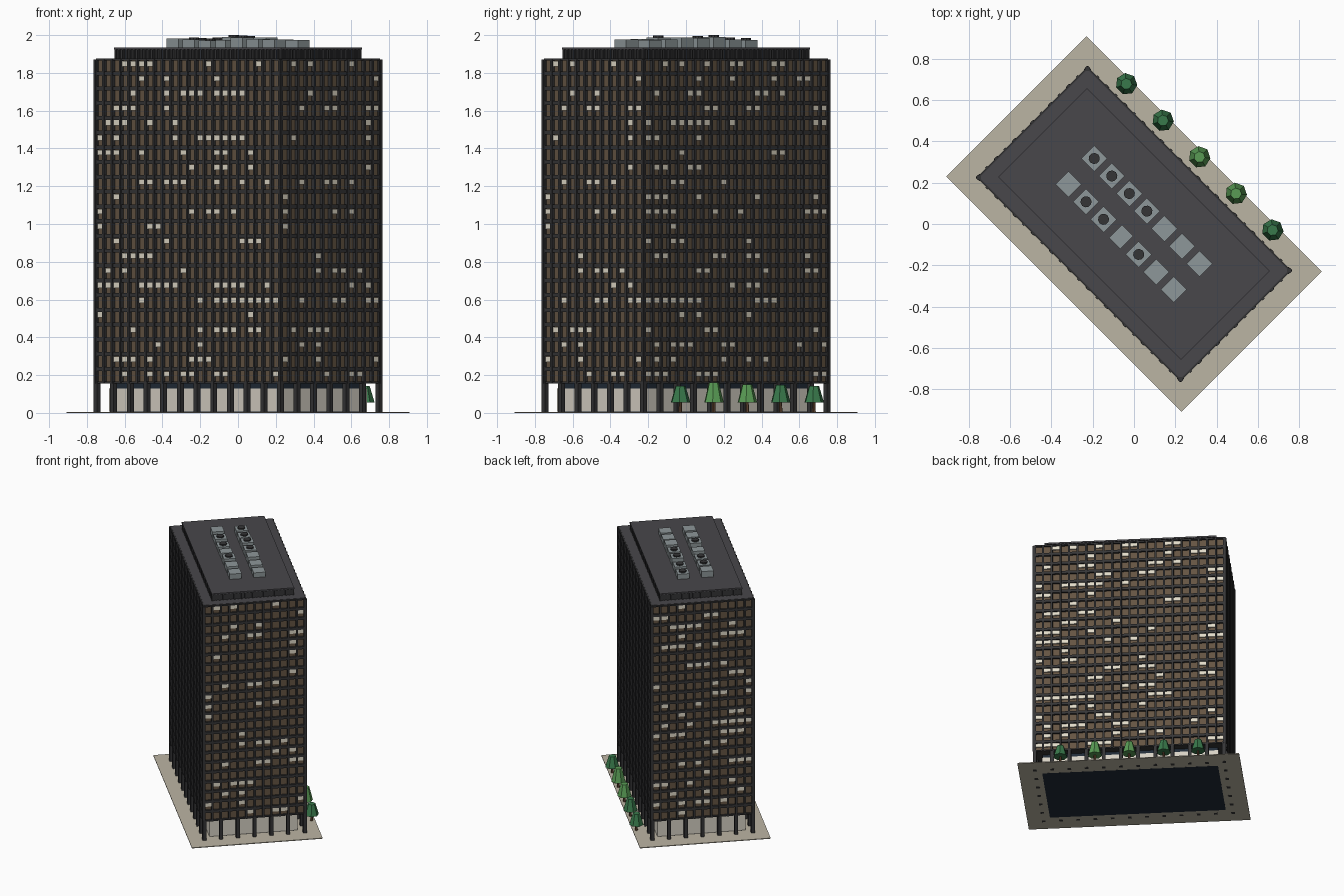
import bpy, bmesh, math, random
from mathutils import Matrix, Vector

if "Cube" in bpy.data.objects:
    bpy.data.objects.remove(bpy.data.objects["Cube"])

random.seed(7)
TURN = Matrix.Rotation(math.radians(-45), 4, 'Z')   # local x = long side of tower


def material(name, r, g, b):
    m = bpy.data.materials.new(name)
    m.diffuse_color = (r, g, b, 1)
    m.use_nodes = True
    m.node_tree.nodes["Principled BSDF"].inputs["Base Color"].default_value = m.diffuse_color
    return m


FRAME = material("dark_metal", 0.035, 0.035, 0.037)
ROOF = material("roof_grey", 0.065, 0.063, 0.07)
BROWN = material("bronze_glass", 0.13, 0.09, 0.055)
LIT = material("lit_blind", 0.75, 0.70, 0.58)
LOBBY = material("lobby_pale", 0.68, 0.64, 0.56)
NAVY = material("navy", 0.015, 0.025, 0.04)
PAVING = material("paving", 0.50, 0.46, 0.37)
METAL = material("plant_metal", 0.27, 0.31, 0.32)
BARK = material("bark", 0.12, 0.06, 0.03)
GREEN = material("leaf_dark", 0.04, 0.19, 0.07)
LIGHT = material("leaf_light", 0.10, 0.33, 0.09)


def box(bm, x0, x1, y0, y1, z0, z1):
    c = ((x0 + x1) / 2, (y0 + y1) / 2, (z0 + z1) / 2)
    s = Matrix.Diagonal((x1 - x0, y1 - y0, z1 - z0, 1))
    bmesh.ops.create_cube(bm, size=1, matrix=Matrix.Translation(c) @ s)


def cone(bm, x, y, z0, z1, r0, r1, sides):
    bmesh.ops.create_cone(bm, cap_ends=True, segments=sides, radius1=r0, radius2=r1,
                          depth=z1 - z0, matrix=Matrix.Translation((x, y, (z0 + z1) / 2)))


def finish(bm, name, mat):
    bm.transform(TURN)
    me = bpy.data.meshes.new(name)
    bm.to_mesh(me)
    bm.free()
    me.materials.append(mat)
    ob = bpy.data.objects.new(name, me)
    bpy.context.collection.objects.link(ob)
    return ob


def block(name, mat, hx, hy, z0, z1, chamfer=0):
    bm = bmesh.new()
    box(bm, -hx, hx, -hy, hy, z0, z1)
    if chamfer:
        edges = [e for e in bm.edges if abs(e.verts[0].co.z - e.verts[1].co.z) > 1e-4]
        bmesh.ops.bevel(bm, geom=edges, offset=chamfer, segments=1, affect='EDGES')
    return finish(bm, name, mat)


def wall_box(bm, side, t0, t1, d0, d1, z0, z1):
    """Box on a wall: t runs along the wall, d is distance out from the centre."""
    axis, s = side
    lo, hi = sorted((s * d0, s * d1))
    if axis == 'x':
        box(bm, t0, t1, lo, hi, z0, z1)
    else:
        box(bm, lo, hi, t0, t1, z0, z1)


HX, HY = 0.70, 0.382
BASE, FLOOR, N = 0.155, 0.0782, 22
TOP = BASE + FLOOR * N
# side, half length along wall, distance of wall from centre, number of bays
SIDES = [(('x', -1), HX, HY, 22), (('x', 1), HX, HY, 22),
         (('y', -1), HY, HX, 12), (('y', 1), HY, HX, 12)]

# Ground level
block("plaza", PAVING, 0.805, 0.48, 0.0006, 0.006)
block("lobby_core", NAVY, 0.638, 0.32, 0, BASE + 0.01)
block("lobby_glazing", LOBBY, 0.641, 0.323, 0.008, 0.13)

# Columns on every second bay line
bm = bmesh.new()
c, cx, cy = 0.013, HX - 0.013, HY - 0.013
spots = [(-cx + 2 * cx * i / 11, s * cy) for i in range(12) for s in (-1, 1)]
spots += [(s * cx, -cy + 2 * cy * i / 6) for i in range(1, 6) for s in (-1, 1)]
for x, y in spots:
    box(bm, x - c, x + c, y - c, y + c, 0, BASE + 0.01)
finish(bm, "columns", FRAME)

# Tower body and floor bands
block("glass_body", BROWN, HX - 0.018, HY - 0.018, BASE + 0.004, TOP - 0.005)
for i in range(N + 1):
    z = BASE + i * FLOOR
    block("floor_band", FRAME, HX - 0.003, HY - 0.003,
          max(z - 0.011, BASE), min(z + 0.010, TOP), 0.012)

# Mullions and lit windows
mull, lit = bmesh.new(), bmesh.new()
for side, half, dist, bays in SIDES:
    inner = half - 0.01
    step = 2 * inner / bays
    for i in range(bays + 1):
        t = -inner + i * step
        wall_box(mull, side, t - 0.007, t + 0.007, dist - 0.022, dist + 0.002, BASE, TOP - 0.004)
    for f in range(N):
        z = BASE + f * FLOOR
        chance = 0.22 if f % 2 else 0.15
        prev = False
        for i in range(bays):
            prev = random.random() < (0.38 if prev else chance)
            if prev:
                t = -inner + (i + 0.5) * step
                wall_box(lit, side, t - step * 0.42, t + step * 0.42,
                         dist - 0.02, dist - 0.009, z + 0.037, z + 0.065)
finish(mull, "mullions", FRAME)
finish(lit, "lit_windows", LIT)

# Roof deck and set-back crown with fins
block("roof_deck", ROOF, HX - 0.012, HY - 0.012, TOP - 0.01, TOP + 0.002, 0.01)
CX, CY, CT = 0.625, 0.303, 1.935
block("crown", FRAME, CX - 0.01, CY - 0.01, TOP - 0.005, CT - 0.004)
block("crown_roof", ROOF, CX, CY, CT - 0.012, CT)
fins = bmesh.new()
for side, half, dist, count in ((('x', -1), CX, CY, 44), (('x', 1), CX, CY, 44),
                                (('y', -1), CY, CX, 22), (('y', 1), CY, CX, 22)):
    for i in range(count + 1):
        t = (half - 0.006) * (2 * i / count - 1)
        wall_box(fins, side, t - 0.005, t + 0.005, dist - 0.012, dist - 0.001, TOP, CT - 0.01)
finish(fins, "crown_fins", FRAME)

# Roof plant units in two rows, some with fans
units, fans = bmesh.new(), bmesh.new()
heights = {1: (0.040, 0.042, 0.055, 0.050, 0.052, 0.042, 0.038),
           -1: (0.048, 0.042, 0.036, 0.040, 0.052, 0.045, 0.042)}
with_fan = {1: (0, 1, 2, 3), -1: (1, 2, 4)}
for s in (1, -1):
    for i in range(7):
        x, y, h = -0.36 + 0.12 * i, s * 0.088, heights[s][i]
        if (s, i) == (-1, 3):
            units_half = 0.038
        else:
            units_half = 0.045
        box(units, x - units_half, x + units_half, y - 0.044, y + 0.044, CT - 0.002, CT + h)
        if i in with_fan[s]:
            cone(fans, x, y, CT + h - 0.002, CT + h + 0.010, 0.027, 0.027, 10)
finish(units, "roof_units", METAL)
finish(fans, "roof_fans", FRAME)

# Row of trees along one long side
for i, (top, mat) in enumerate(((0.143, GREEN), (0.148, GREEN), (0.150, LIGHT),
                                (0.160, LIGHT), (0.142, GREEN))):
    x, y = -0.505 + 0.25 * i, 0.453
    bm = bmesh.new()
    cone(bm, x, y, 0.003, 0.065, 0.010, 0.008, 6)
    finish(bm, "tree_trunk", BARK)
    bm = bmesh.new()
    cone(bm, x, y, 0.056, top, 0.053, 0.027, 7)
    finish(bm, "tree_crown", mat)
